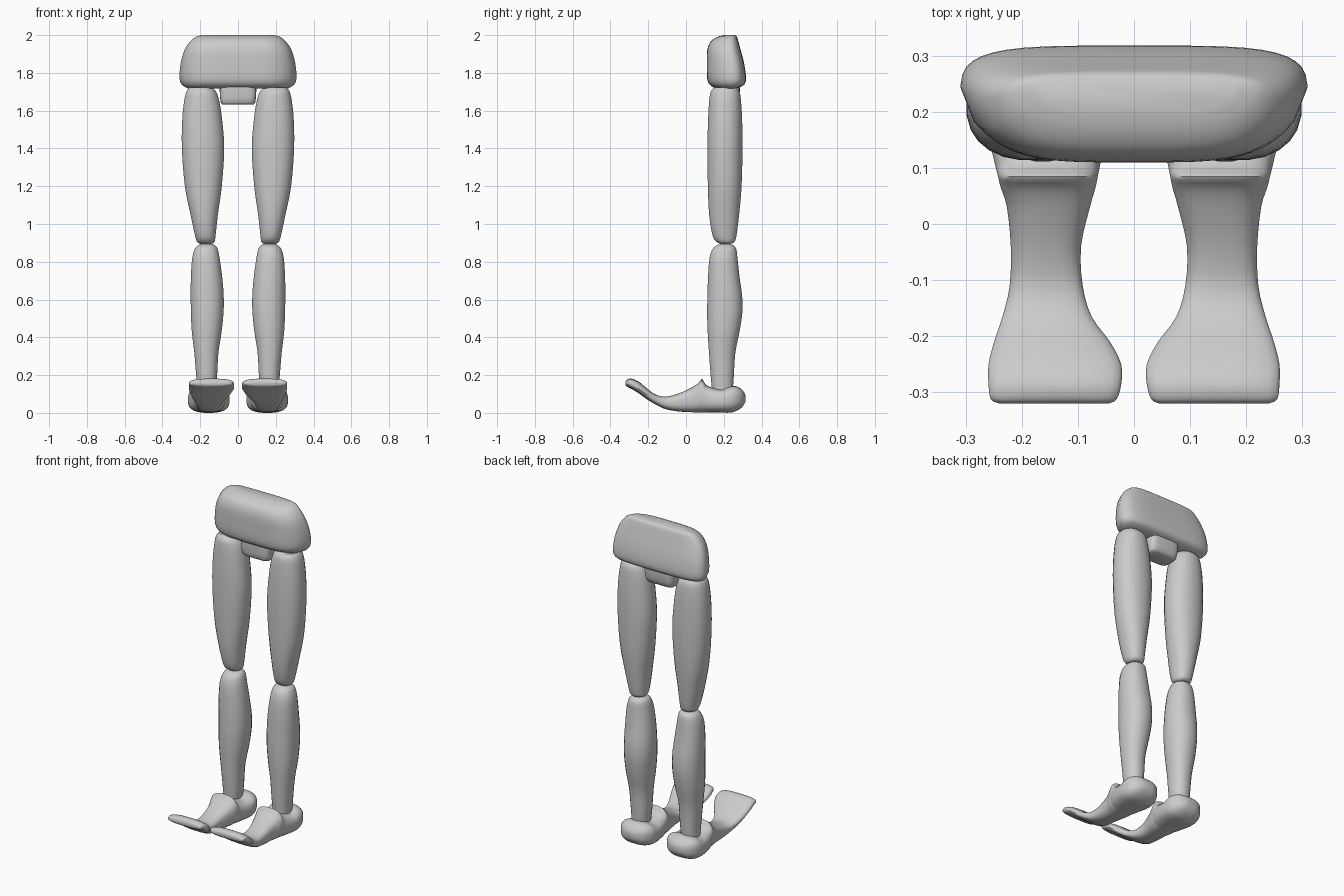
import bpy, bmesh, math


def spline(rows, steps):
    """Catmull-Rom interpolation through rows of numbers."""
    out = []
    n = len(rows)
    for i in range(n - 1):
        p0, p1, p2, p3 = (rows[max(i - 1, 0)], rows[i], rows[i + 1], rows[min(i + 2, n - 1)])
        for s in range(steps):
            t = s / steps
            out.append([0.5 * (2 * b + (c - a) * t + (2 * a - 5 * b + 4 * c - d) * t * t
                               + (3 * b - a - 3 * c + d) * t ** 3)
                        for a, b, c, d in zip(p0, p1, p2, p3)])
    out.append(list(rows[-1]))
    return out


def loft(name, rows, axis='z', side=1, power=2.0, taper=0.0, sides=24, steps=3):
    """Skin rounded sections; row = position, x min, x max, other min, other max."""
    bm = bmesh.new()
    rings = []
    for t, u0, u1, v0, v1 in spline(rows, steps):
        ring = []
        for k in range(sides):
            a = 2 * math.pi * (k + 0.5) / sides
            c, s = math.cos(a), math.sin(a)
            c = math.copysign(abs(c) ** (2 / power), c)
            s = math.copysign(abs(s) ** (2 / power), s)
            c *= 1 - taper * max(0.0, -s)
            x = side * ((u0 + u1) / 2 + c * (u1 - u0) / 2)
            v = (v0 + v1) / 2 + s * (v1 - v0) / 2
            ring.append(bm.verts.new((x, v, t) if axis == 'z' else (x, t, v)))
        rings.append(ring)
    for a, b in zip(rings, rings[1:]):
        for k in range(sides):
            j = (k + 1) % sides
            bm.faces.new((a[k], a[j], b[j], b[k]))
    bm.faces.new(rings[0])
    bm.faces.new(rings[-1])
    bmesh.ops.recalc_face_normals(bm, faces=bm.faces)
    me = bpy.data.meshes.new(name)
    bm.to_mesh(me)
    bm.free()
    ob = bpy.data.objects.new(name, me)
    bpy.context.collection.objects.link(ob)
    bpy.ops.object.select_all(action='DESELECT')
    ob.select_set(True)
    bpy.context.view_layer.objects.active = ob
    bpy.ops.object.shade_smooth_by_angle(angle=math.radians(40))
    return ob


# Pelvis: wide block with narrowed front and sloping back
loft("pelvis", [
    (1.718, -.265, .265, .16, .265),
    (1.735, -.295, .295, .128, .305),
    (1.77, -.31, .31, .112, .318),
    (1.85, -.304, .304, .11, .308),
    (1.92, -.284, .284, .112, .29),
    (1.965, -.255, .255, .13, .278),
    (1.99, -.225, .225, .165, .27),
    (2.0, -.19, .19, .20, .26)], power=4.2, taper=.26, sides=40)

# Block between the thighs
loft("crotch_block", [
    (1.632, -.082, .082, .165, .255),
    (1.645, -.092, .092, .15, .275),
    (1.70, -.097, .097, .145, .285),
    (1.76, -.097, .097, .145, .285)], power=5, steps=2)

thigh = [
    (.895, .14, .20, .185, .235),
    (.905, .124, .217, .162, .257),
    (.94, .118, .228, .14, .268),
    (1.05, .106, .252, .122, .282),
    (1.2, .085, .282, .115, .295),
    (1.4, .072, .298, .113, .30),
    (1.55, .083, .296, .116, .298),
    (1.65, .098, .286, .122, .292),
    (1.70, .115, .274, .13, .284),
    (1.722, .135, .258, .15, .265)]

shin = [
    (.115, .118, .216, .138, .248),
    (.20, .11, .222, .13, .254),
    (.32, .103, .232, .121, .262),
    (.43, .086, .245, .114, .284),
    (.53, .076, .25, .111, .299),
    (.62, .075, .251, .113, .298),
    (.72, .083, .25, .116, .284),
    (.82, .097, .243, .124, .273),
    (.87, .108, .228, .142, .266),
    (.888, .122, .21, .165, .25),
    (.894, .14, .195, .185, .232)]

# Foot sections from the upturned toe to the heel
foot = [
    (-.32, .045, .24, .148, .165),
    (-.312, .03, .256, .138, .177),
    (-.285, .022, .26, .125, .181),
    (-.25, .022, .26, .103, .165),
    (-.21, .042, .25, .076, .133),
    (-.165, .075, .235, .05, .10),
    (-.11, .091, .222, .026, .087),
    (-.04, .094, .22, .014, .103),
    (.03, .078, .227, .010, .135),
    (.065, .068, .238, .009, .158),
    (.085, .064, .243, .009, .18),
    (.105, .06, .248, .009, .15),
    (.14, .053, .256, .009, .134),
    (.19, .046, .264, .008, .127),
    (.235, .046, .264, .008, .142),
    (.27, .06, .252, .018, .14),
    (.298, .085, .226, .036, .122),
    (.314, .12, .192, .06, .098)]

# Left and right legs
for label, sgn in (("left", 1), ("right", -1)):
    loft(label + "_thigh", thigh, side=sgn, power=2.2)
    loft(label + "_shin", shin, side=sgn, power=2.2)
    loft(label + "_foot", foot, axis='y', side=sgn, power=2.8)

# Rest the soles on the ground
for ob in bpy.data.objects:
    if ob.name.endswith("_foot"):
        low = min(v.co.z for v in ob.data.vertices)
        for v in ob.data.vertices:
            v.co.z -= low * max(0, 1 - v.co.z / .1)
